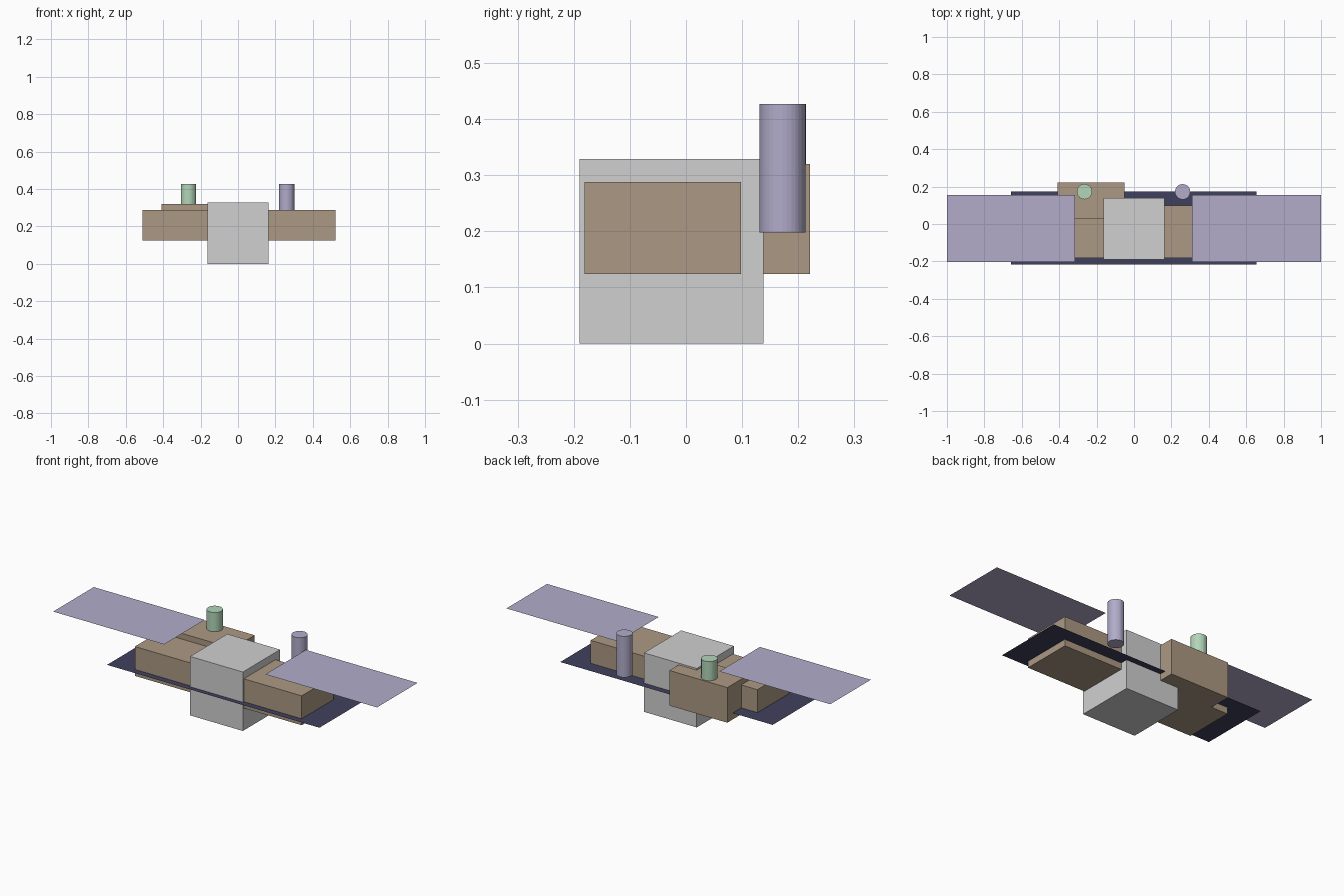
import bpy
import bmesh
from mathutils import Matrix, Vector

if "Cube" in bpy.data.objects:
    bpy.data.objects.remove(bpy.data.objects["Cube"])


def linear(c):
    c /= 255
    return c / 12.92 if c <= 0.04045 else ((c + 0.055) / 1.055) ** 2.4


def material(name, r, g, b):
    m = bpy.data.materials.new(name)
    m.diffuse_color = (linear(r), linear(g), linear(b), 1)
    m.use_nodes = True
    m.node_tree.nodes["Principled BSDF"].inputs["Base Color"].default_value = m.diffuse_color
    return m


grey = material("light grey", 208, 208, 208)
brown = material("tan brown", 172, 153, 131)
lilac = material("lilac", 178, 172, 202)
green = material("pale green", 178, 213, 185)
navy = material("dark navy", 64, 64, 94)


def finish(name, bm, mat):
    mesh = bpy.data.meshes.new(name)
    bm.to_mesh(mesh)
    bm.free()
    mesh.materials.append(mat)
    obj = bpy.data.objects.new(name, mesh)
    bpy.context.collection.objects.link(obj)
    return obj


def box(name, x, y, z, mat):
    """Box from (min, max) ranges."""
    lo, hi = Vector((x[0], y[0], z[0])), Vector((x[1], y[1], z[1]))
    bm = bmesh.new()
    place = Matrix.Translation((lo + hi) / 2) @ Matrix.Diagonal((*(hi - lo), 1))
    bmesh.ops.create_cube(bm, size=1, matrix=place)
    return finish(name, bm, mat)


def sheet(name, x, y, z, mat):
    """Single flat rectangle facing up."""
    bm = bmesh.new()
    corners = [(x[0], y[0]), (x[1], y[0]), (x[1], y[1]), (x[0], y[1])]
    bm.faces.new([bm.verts.new((px, py, z)) for px, py in corners])
    return finish(name, bm, mat)


def post(name, x, y, z, radius, mat):
    """Upright cylinder between two heights."""
    bm = bmesh.new()
    bmesh.ops.create_cone(bm, cap_ends=True, segments=32, radius1=radius,
                          radius2=radius, depth=z[1] - z[0],
                          matrix=Matrix.Translation((x, y, sum(z) / 2)))
    return finish(name, bm, mat)


# Solid masses
box("central_block", (-0.163, 0.163), (-0.19, 0.138), (0, 0.329), grey)
box("long_bar", (-0.51, 0.52), (-0.181, 0.098), (0.124, 0.288), brown)
box("rear_block", (-0.41, -0.052), (0.028, 0.221), (0.124, 0.32), brown)

# Flat terrace and the two raised roof sheets
sheet("lower_deck", (-0.657, 0.655), (-0.217, 0.174), 0.16, navy)
sheet("left_roof", (-1.0, -0.315), (-0.202, 0.156), 0.36, lilac)
sheet("right_roof", (0.31, 1.0), (-0.202, 0.156), 0.36, lilac)

# Chimneys
post("left_chimney", -0.265, 0.173, (0.2, 0.427), 0.041, green)
post("right_chimney", 0.26, 0.172, (0.198, 0.427), 0.041, lilac)
